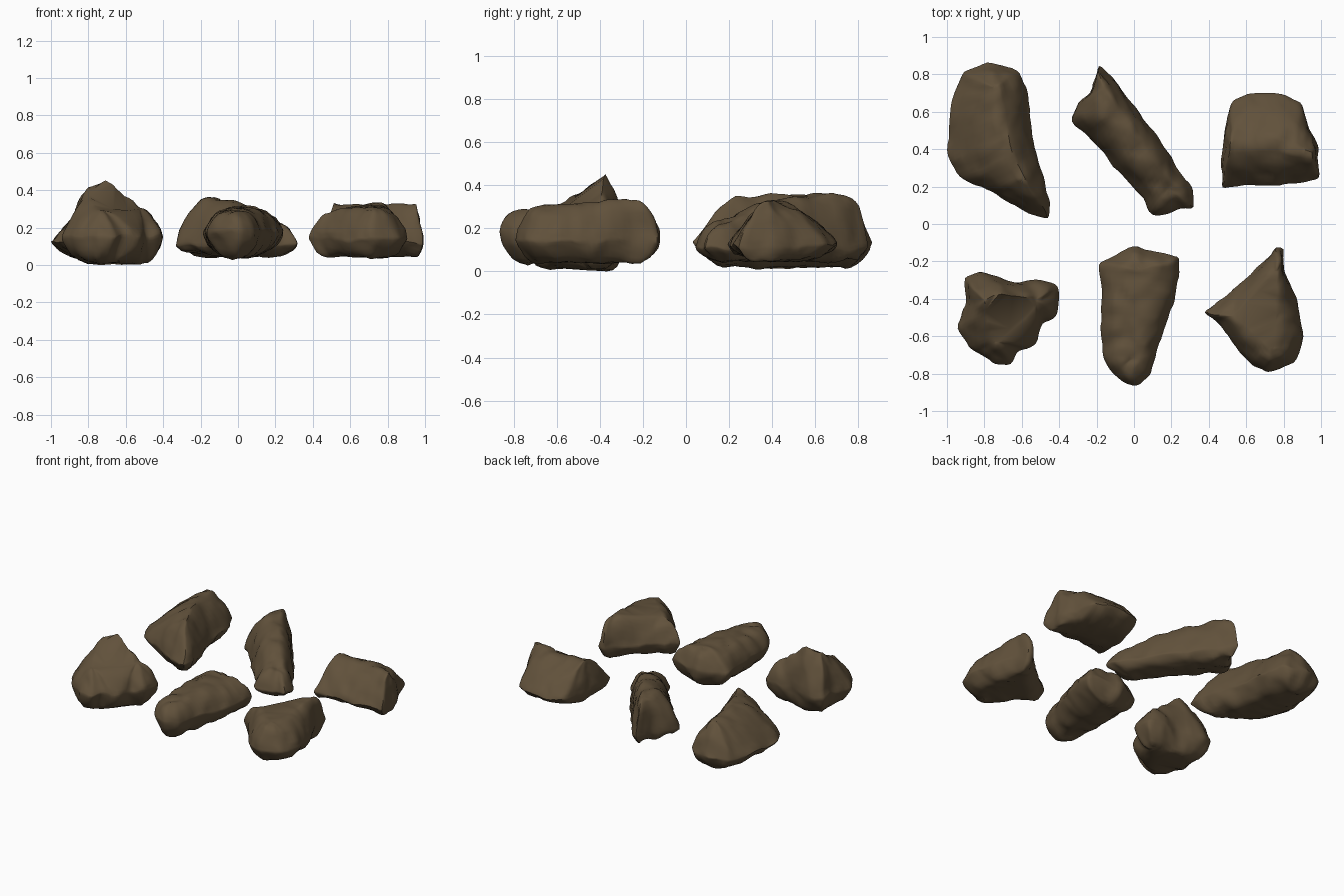
import bpy, bmesh, math
from mathutils import Vector, noise
from mathutils.geometry import intersect_point_line

if "Cube" in bpy.data.objects:
    bpy.data.objects.remove(bpy.data.objects["Cube"])

stone = bpy.data.materials.new("brown_stone")
stone.diffuse_color = (0.12, 0.083, 0.044, 1)
stone.use_nodes = True
stone.node_tree.nodes["Principled BSDF"].inputs["Base Color"].default_value = stone.diffuse_color

SEGMENTS = 80


def resample(points):
    """Even points along a closed outline."""
    pts = [Vector((x, y, 0)) for x, y in points]
    pairs = list(zip(pts, pts[1:] + pts[:1]))
    total = sum((b - a).length for a, b in pairs)
    out = []
    for i in range(SEGMENTS):
        d = total * i / SEGMENTS
        for a, b in pairs:
            length = (b - a).length
            if d <= length:
                out.append(a.lerp(b, d / length))
                break
            d -= length
    # light rounding of the corners
    return [(out[i - 1] + out[i] * 2 + out[(i + 1) % SEGMENTS]) / 4 for i in range(SEGMENTS)]


def nearest_on_crest(p, crest):
    """Closest crest point in plan, carrying the crest height."""
    best = None
    for a, b in zip(crest, crest[1:]):
        q, f = intersect_point_line(p, Vector((a.x, a.y, 0)), Vector((b.x, b.y, 0)))
        q = a.lerp(b, min(1, max(0, f)))
        d = (q.xy - p.xy).length
        if best is None or d < best[0]:
            best = (d, q)
    return best[1]


def rough(p):
    """Broad lumps, medium chips and fine grain."""
    v = noise.noise_vector(p * 5) * 0.01 + noise.noise_vector(p * 11) * 0.01
    dist, _ = noise.voronoi(p * 6)
    v.z += 0.03 * (min(dist[1] - dist[0], 0.35) - 0.2)
    return v + noise.noise_vector(p * 24) * 0.004


def rock(name, outline, crest, girdle, bottom, power):
    """Loft from an underside, out to the outline and up to a crest."""
    rim = resample(outline)
    crest = [Vector(c) for c in crest]
    targets = [nearest_on_crest(p, crest) for p in rim]
    # soften jumps where neighbouring points meet different crest parts
    for _ in range(2):
        targets = [(targets[i - 1] + targets[i] * 2 + targets[(i + 1) % SEGMENTS]) / 4
                   for i in range(SEGMENTS)]
    rows = [(t, False) for t in (0.15, 0.35, 0.55, 0.72, 0.85, 0.93, 0.98)]
    rows += [(1.0, True)]
    rows += [(t, True) for t in (0.985, 0.95, 0.9, 0.8, 0.68, 0.55, 0.42, 0.3, 0.18, 0.08)]
    bm = bmesh.new()
    rings = []
    for t, upper in rows:
        ring = []
        for p, q in zip(rim, targets):
            v = Vector((q.x, q.y, 0)).lerp(p, t)
            if upper:
                v.z = girdle + (q.z - girdle) * (1 - t ** power) ** 0.85
            else:
                v.z = girdle + (bottom - girdle) * (1 - t ** 3) ** 0.8
            v += rough(v)
            v.z = max(v.z, 0)
            ring.append(bm.verts.new(v))
        rings.append(ring)
    for a, b in zip(rings, rings[1:]):
        for i in range(SEGMENTS):
            j = (i + 1) % SEGMENTS
            bm.faces.new((a[i], a[j], b[j], b[i]))
    caps = [bm.faces.new(rings[0]), bm.faces.new(rings[-1])]
    bmesh.ops.triangulate(bm, faces=caps)
    bmesh.ops.remove_doubles(bm, verts=bm.verts, dist=0.002)
    bmesh.ops.recalc_face_normals(bm, faces=bm.faces)
    mesh = bpy.data.meshes.new(name)
    bm.to_mesh(mesh)
    bm.free()
    mesh.materials.append(stone)
    obj = bpy.data.objects.new(name, mesh)
    bpy.context.collection.objects.link(obj)
    bpy.context.view_layer.objects.active = obj
    obj.select_set(True)
    bpy.ops.object.shade_smooth_by_angle(angle=math.radians(45))
    obj.select_set(False)


# Long wedge at the back left, low on its left flank
rock("back_left_rock",
     [(-.92, .82), (-.76, .87), (-.62, .83), (-.57, .7), (-.55, .5), (-.5, .3), (-.45, .12),
      (-.45, .03), (-.55, .05), (-.7, .13), (-.82, .2), (-.94, .24), (-1, .38), (-.98, .62)],
     [(-.74, .73, .34), (-.68, .45, .36), (-.6, .25, .35)], .13, .02, 1.4)

# Diagonal brick-like rock at the back, steep on its right flank
rock("back_middle_rock",
     [(-.2, .86), (-.1, .76), (.01, .62), (.17, .41), (.23, .29), (.32, .19), (.32, .08), (.23, .09),
      (.2, .05), (.1, .04), (.05, .14), (-.06, .26), (-.15, .37), (-.25, .47), (-.34, .54),
      (-.3, .65), (-.23, .7)],
     [(-.17, .73, .35), (-.1, .58, .36), (.07, .35, .32), (.19, .19, .23)], .11, .05, 2.6)

# Ridged slab at the back right
rock("back_right_rock",
     [(.47, .19), (.48, .5), (.52, .65), (.62, .7), (.82, .69), (.9, .65), (.935, .52),
      (.99, .4), (.985, .24), (.88, .22), (.7, .21)],
     [(.52, .42, .33), (.75, .42, .33), (.95, .38, .33)], .12, .05, 1.5)

# Peaked chunk at the front left, with a shoulder running forward
rock("front_left_rock",
     [(-.91, -.28), (-.82, -.26), (-.74, -.28), (-.65, -.31), (-.5, -.29), (-.4, -.33), (-.4, -.48),
      (-.5, -.54), (-.52, -.65), (-.62, -.67), (-.66, -.75), (-.75, -.75), (-.88, -.66),
      (-.94, -.55), (-.9, -.42)],
     [(-.53, -.41, .31), (-.7, -.38, .45), (-.79, -.42, .42), (-.74, -.62, .3)], .15, .01, 1.6)

# Tapered block at the front
rock("front_middle_rock",
     [(-.2, -.22), (-.1, -.17), (0, -.11), (.1, -.15), (.25, -.18), (.22, -.38), (.17, -.55),
      (.12, -.68), (.09, -.8), (0, -.87), (-.1, -.82), (-.17, -.7), (-.17, -.5), (-.18, -.32)],
     [(-.02, -.72, .29), (.01, -.45, .31), (.03, -.25, .31)], .18, .04, 2.8)

# Three-cornered rock at the front right
rock("front_right_rock",
     [(.37, -.48), (.55, -.34), (.72, -.17), (.76, -.11), (.8, -.13), (.8, -.25), (.87, -.4),
      (.91, -.6), (.85, -.75), (.72, -.8), (.62, -.75), (.52, -.62), (.45, -.52)],
     [(.54, -.49, .3), (.73, -.65, .31), (.76, -.25, .34)], .14, .04, 2.3)
